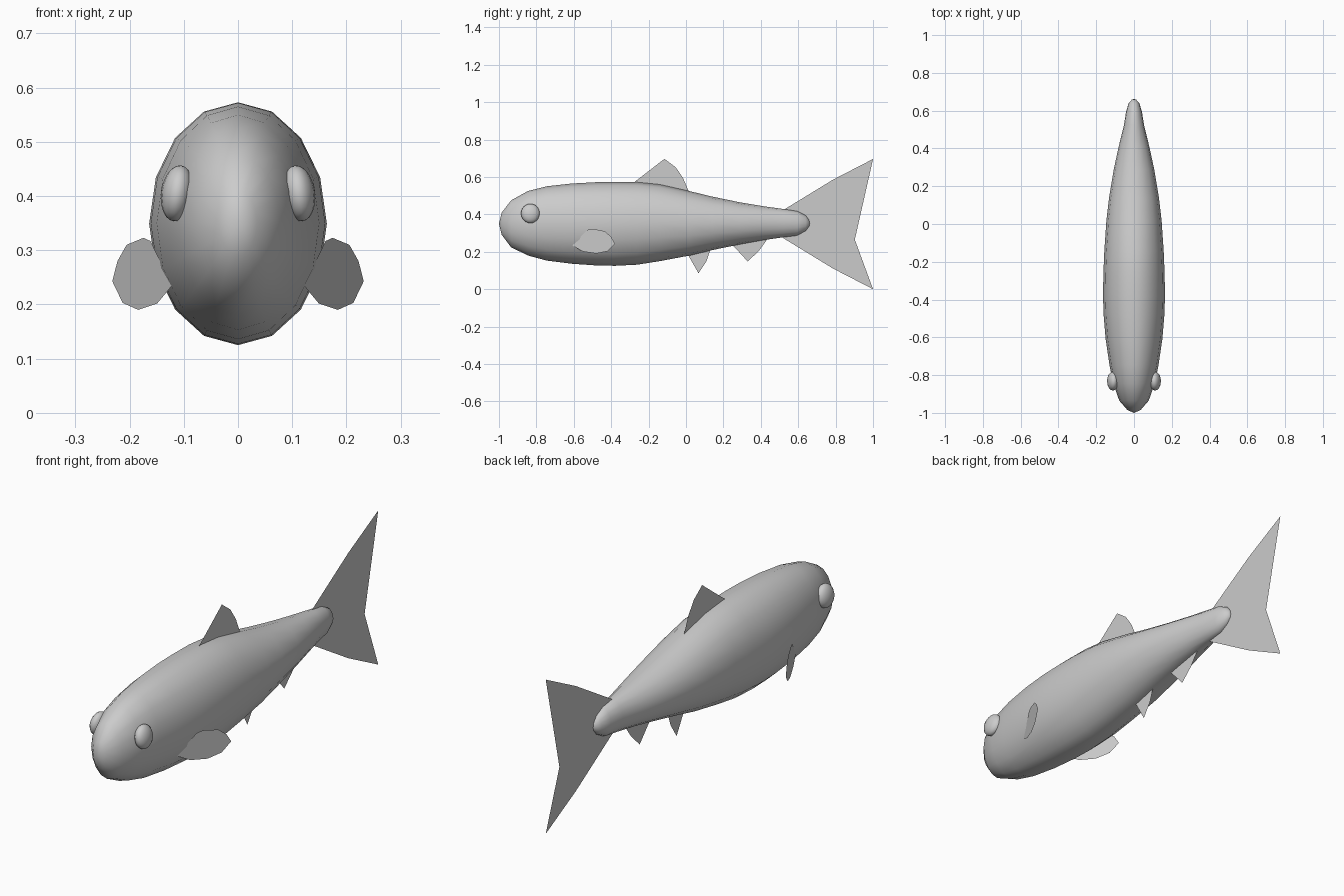
import bpy, bmesh, math

if "Cube" in bpy.data.objects:
    bpy.data.objects.remove(bpy.data.objects["Cube"])

SIDES = 16


def make_object(name, bm, smooth=False):
    bmesh.ops.recalc_face_normals(bm, faces=bm.faces)
    mesh = bpy.data.meshes.new(name)
    bm.to_mesh(mesh)
    bm.free()
    for p in mesh.polygons:
        p.use_smooth = smooth
    ob = bpy.data.objects.new(name, mesh)
    bpy.context.collection.objects.link(ob)
    return ob


def flat_fin(name, outline, x_of_y=lambda y: 0.0):
    """Paper-thin fin from a (y, z) outline in an upright plane."""
    bm = bmesh.new()
    face = bm.faces.new([bm.verts.new((x_of_y(y), y, z)) for y, z in outline])
    bmesh.ops.triangulate(bm, faces=[face])
    return make_object(name, bm)


# Body: elliptical rings (y, half width, bottom z, top z) between two poles
stations = [
    (-0.985, 0.035, 0.29, 0.41),
    (-0.935, 0.078, 0.224, 0.475),
    (-0.845, 0.110, 0.180, 0.525),
    (-0.745, 0.130, 0.153, 0.550),
    (-0.610, 0.150, 0.136, 0.565),
    (-0.480, 0.161, 0.127, 0.572),
    (-0.380, 0.164, 0.125, 0.573),
    (-0.260, 0.162, 0.131, 0.572),
    (-0.140, 0.157, 0.150, 0.560),
    (0.020, 0.146, 0.180, 0.524),
    (0.140, 0.132, 0.209, 0.495),
    (0.290, 0.107, 0.240, 0.464),
    (0.410, 0.081, 0.262, 0.444),
    (0.525, 0.053, 0.278, 0.428),
    (0.595, 0.042, 0.287, 0.417),
    (0.640, 0.028, 0.312, 0.394),
    (0.658, 0.012, 0.335, 0.370),
]
bm = bmesh.new()
rings = []
for y, w, lo, hi in stations:
    mid, h = (lo + hi) / 2, (hi - lo) / 2
    angles = [2 * math.pi * i / SIDES for i in range(SIDES)]
    rings.append([bm.verts.new((w * math.sin(a), y, mid + h * math.cos(a))) for a in angles])
for a, b in zip(rings, rings[1:]):
    for i in range(SIDES):
        j = (i + 1) % SIDES
        bm.faces.new((a[i], a[j], b[j], b[i]))
for ring, pole_y in ((rings[0], -1.0), (rings[-1], 0.662)):
    pole = bm.verts.new((0, pole_y, 0.35))
    for i in range(SIDES):
        bm.faces.new((ring[i], ring[(i + 1) % SIDES], pole))
make_object("body", bm, smooth=True)

# Eyes: flattened balls on each side of the head
for side, s in (("right", 1), ("left", -1)):
    bm = bmesh.new()
    bmesh.ops.create_uvsphere(bm, u_segments=16, v_segments=12, radius=1)
    eye = make_object("eye_" + side, bm, smooth=True)
    eye.location = (s * 0.112, -0.832, 0.405)
    eye.scale = (0.03, 0.05, 0.052)
    eye.rotation_euler = (0, -s * math.radians(8), 0)

# Fins on the centre line
flat_fin("dorsal_fin", [(-0.286, 0.565), (-0.115, 0.697), (-0.055, 0.652),
                        (-0.015, 0.593), (0.015, 0.522)])
flat_fin("pelvic_fin", [(0.01, 0.185), (0.067, 0.085), (0.11, 0.15), (0.132, 0.215)])
flat_fin("anal_fin", [(0.25, 0.235), (0.33, 0.148), (0.39, 0.205), (0.437, 0.27)])

# Forked tail, lower lobe mirrored from the upper one
lobe = [(0.52, 0.075), (0.785, 0.237), (1.0, 0.348), (0.875, 0.205), (0.79, 0.105)]
flat_fin("tail_fin", [(y, 0.348 + z) for y, z in lobe] + [(0.715, 0.348)]
         + [(y, 0.348 - z) for y, z in reversed(lobe)])

# Pectoral fins: upright planes splayed outward toward the back
pectoral = [(-0.61, 0.235), (-0.527, 0.317), (-0.50, 0.323), (-0.435, 0.31),
            (-0.40, 0.28), (-0.38, 0.243), (-0.42, 0.203), (-0.48, 0.19), (-0.553, 0.202)]
for side, s in (("right", 1), ("left", -1)):
    flat_fin("pectoral_fin_" + side, pectoral,
             lambda y: s * (0.232 + 0.48 * (y + 0.38)))
